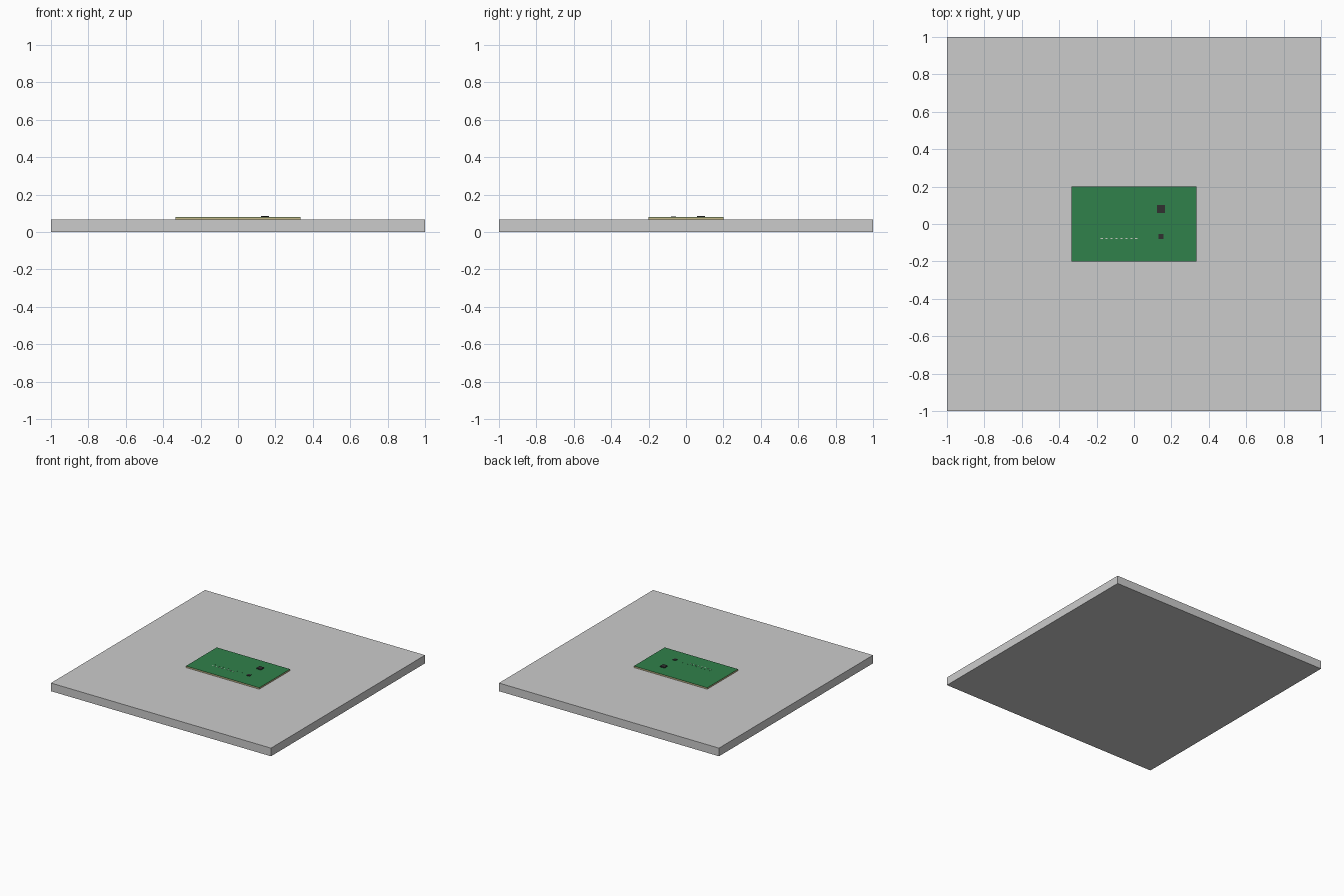
import bpy

if "Cube" in bpy.data.objects:
    bpy.data.objects.remove(bpy.data.objects["Cube"])


def material(name, color):
    m = bpy.data.materials.new(name)
    m.diffuse_color = (*color, 1)
    m.use_nodes = True
    m.node_tree.nodes["Principled BSDF"].inputs["Base Color"].default_value = m.diffuse_color
    return m


def box(name, x, y, z0, sx, sy, sz, mat=None):
    bpy.ops.mesh.primitive_cube_add(size=1, location=(x, y, z0 + sz / 2))
    o = bpy.context.object
    o.name = name
    o.scale = (sx, sy, sz)
    bpy.ops.object.transform_apply(location=False, rotation=False, scale=True)
    if mat:
        o.data.materials.append(mat)
    return o


green = material("solder_green", (0.03, 0.22, 0.07))
tan = material("substrate_tan", (0.55, 0.48, 0.25))
black = material("chip_black", (0.03, 0.03, 0.03))
metal = material("pad_metal", (0.6, 0.6, 0.55))

# Base slab
BASE = 0.067
box("base_slab", 0, 0, 0, 2, 2, BASE)

# Circuit board: substrate with a thin green mask on top
box("board_substrate", 0, 0, BASE, 0.667, 0.4, 0.0115, tan)
box("board_mask", 0, 0, BASE + 0.0115, 0.667, 0.4, 0.001, green)
TOP = BASE + 0.0125

# Chips
box("large_chip", 0.145, 0.081, TOP, 0.042, 0.042, 0.007, black)
box("small_chip", 0.145, -0.066, TOP, 0.026, 0.026, 0.004, black)

# Row of small pads with short leads, and the trace to the small chip
for i in range(8):
    x = -0.173 + i * 0.0265
    box(f"pad_{i + 1}", x, -0.077, TOP, 0.012, 0.005, 0.0015, metal)
    box(f"pad_lead_{i + 1}", x, -0.066, TOP, 0.002, 0.018, 0.0004, green)
box("signal_trace", -0.025, -0.056, TOP, 0.315, 0.002, 0.0004, green)
